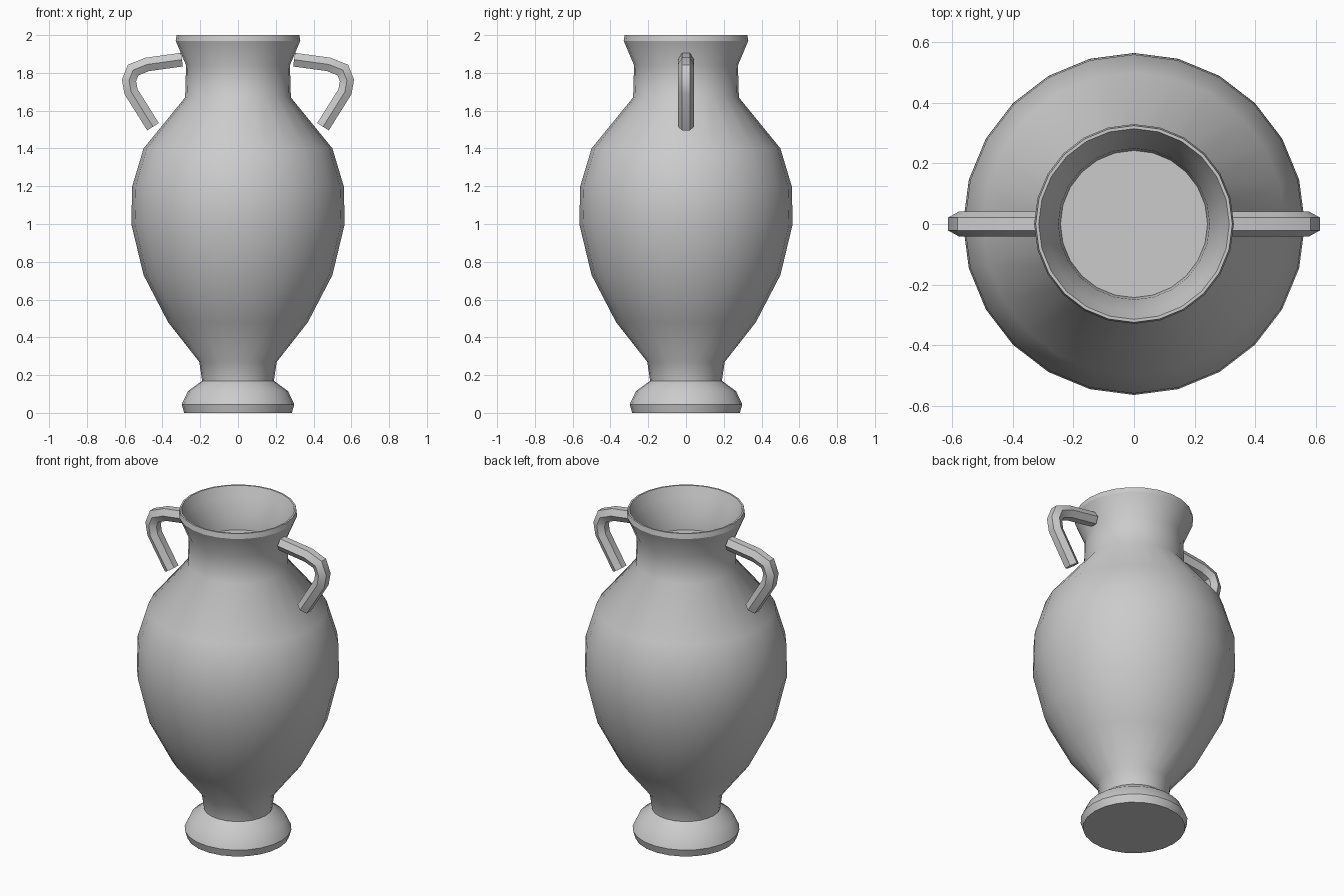
import bpy, bmesh
from math import cos, sin, pi, radians
from mathutils import Vector

if "Cube" in bpy.data.objects:
    bpy.data.objects.remove(bpy.data.objects["Cube"])

SIDES = 24


def finish(bm, name):
    bmesh.ops.recalc_face_normals(bm, faces=bm.faces[:])
    mesh = bpy.data.meshes.new(name)
    bm.to_mesh(mesh)
    bm.free()
    ob = bpy.data.objects.new(name, mesh)
    bpy.context.collection.objects.link(ob)
    return ob


def skin(bm, rings, sharp=()):
    """Bridge successive vertex rings and cap both ends."""
    n = len(rings[0])
    for a, b in zip(rings, rings[1:]):
        for i in range(n):
            j = (i + 1) % n
            bm.faces.new((a[i], a[j], b[j], b[i])).smooth = True
    bm.faces.new(rings[0])
    bm.faces.new(rings[-1])
    for k in sharp:
        for i in range(n):
            bm.edges.get((rings[k][i], rings[k][(i + 1) % n])).smooth = False


def lathe(name, profile, sharp):
    bm = bmesh.new()
    rings = [[bm.verts.new((r * cos(2 * pi * i / SIDES), r * sin(2 * pi * i / SIDES), z))
              for i in range(SIDES)] for r, z in profile]
    skin(bm, rings, sharp)
    return finish(bm, name)


def handle(name, side):
    # Hexagonal section swept along the path in the xz plane
    path = [Vector((side * x, 0, z)) for x, z in
            [(.297, 1.87), (.48, 1.845), (.555, 1.815), (.577, 1.76), (.566, 1.70), (.45, 1.515)]]
    bm = bmesh.new()
    rings = []
    for i, p in enumerate(path):
        d_in = (p - path[max(i - 1, 0)]).normalized()
        d_out = (path[min(i + 1, len(path) - 1)] - p).normalized()
        t = (d_in + d_out).normalized()
        normal = Vector((-t.z, 0, t.x))
        miter = 1 / max(0.7, t.dot(d_out if i == 0 else d_in))
        rings.append([bm.verts.new(p + normal * (0.042 * sin(k * pi / 3) * miter)
                                   + Vector((0, 0.042 * cos(k * pi / 3), 0)))
                      for k in range(6)])
    skin(bm, rings)
    ob = finish(bm, name)
    bpy.ops.object.select_all(action='DESELECT')
    ob.select_set(True)
    bpy.context.view_layer.objects.active = ob
    bpy.ops.object.shade_smooth_by_angle(angle=radians(40))


# Vase: foot, belly, neck, lip, then down the inside to the shallow floor
vase_profile = [
    (.285, 0), (.298, .045), (.265, .115), (.19, .17), (.205, .27), (.37, .48),
    (.50, .73), (.565, 1.0), (.56, 1.2), (.50, 1.4), (.28, 1.67), (.275, 1.84),
    (.33, 1.97), (.325, 2.0), (.315, 2.0), (.29, 1.94), (.25, 1.84), (.243, 1.76)]
lathe("vase_body", vase_profile, sharp=(0, 1, 3, 12, 13, 14, 17))

# Pair of handles
handle("handle_left", -1)
handle("handle_right", 1)
